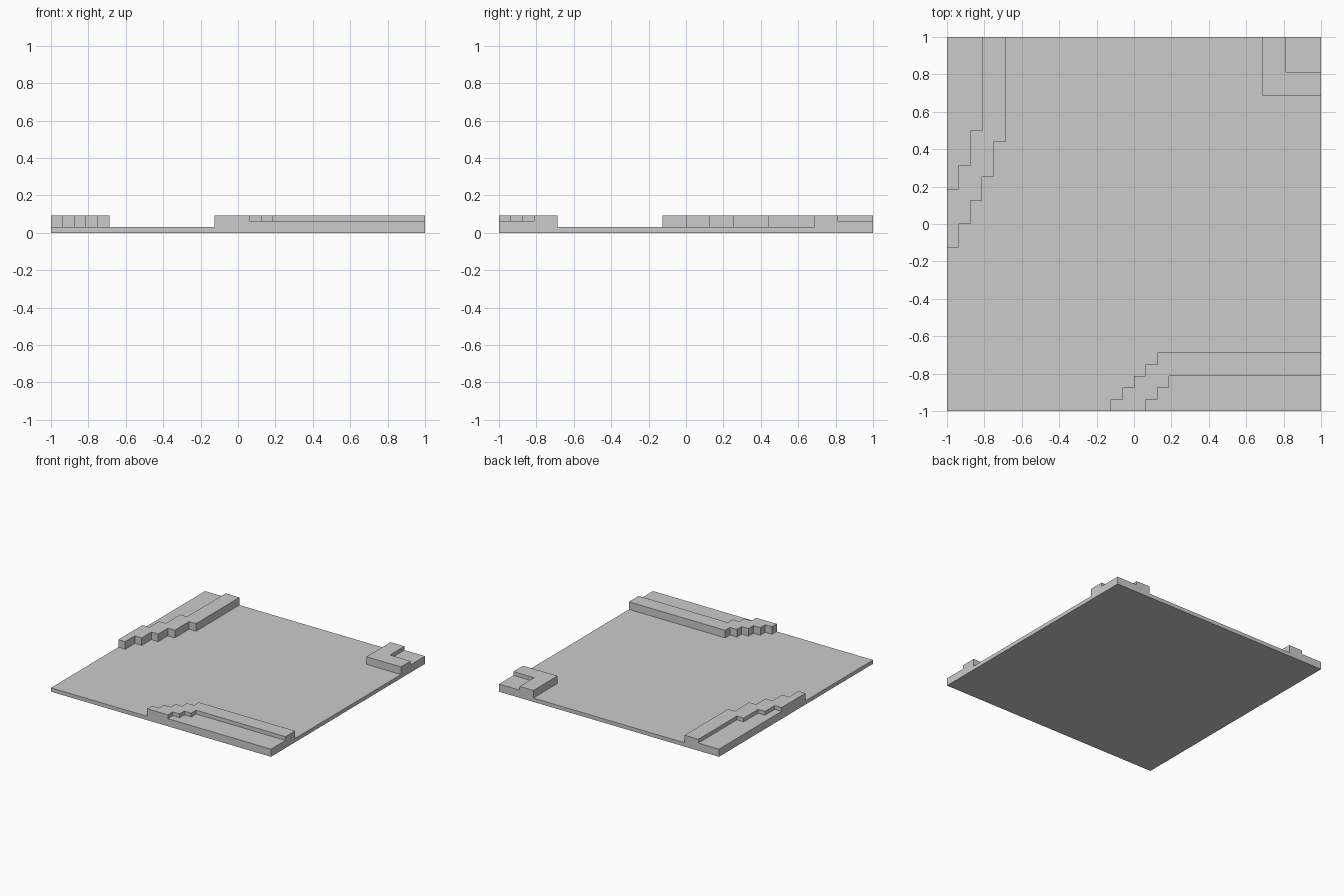
import bpy
import bmesh

if "Cube" in bpy.data.objects:
    bpy.data.objects.remove(bpy.data.objects["Cube"])

CELL = 1 / 16    # plan grid step
LEVEL = 1 / 32   # height step


def stairs(start, corners):
    """Stepped outline: from each point move in y, then in x."""
    pts = [start]
    for x, y in corners:
        for p in ((pts[-1][0], y), (x, y)):
            if p != pts[-1]:
                pts.append(p)
    return pts


def prism(name, outline, levels):
    bm = bmesh.new()
    face = bm.faces.new([bm.verts.new((x * CELL, y * CELL, 0)) for x, y in outline])
    result = bmesh.ops.extrude_face_region(bm, geom=[face], use_keep_orig=True)
    top = [v for v in result["geom"] if isinstance(v, bmesh.types.BMVert)]
    bmesh.ops.translate(bm, verts=top, vec=(0, 0, levels * LEVEL))
    bmesh.ops.recalc_face_normals(bm, faces=bm.faces)
    mesh = bpy.data.meshes.new(name)
    bm.to_mesh(mesh)
    bm.free()
    obj = bpy.data.objects.new(name, mesh)
    bpy.context.collection.objects.link(obj)
    return obj


# Kerb lines: outer edge, inner edge, tile corner they enclose
corners = {
    "front": (stairs((-2, -16), [(-1, -15), (0, -14), (1, -13), (2, -12), (16, -11)]),
              stairs((1, -16), [(2, -15), (3, -14), (16, -13)]),
              (16, -16)),
    "back": (stairs((16, 11), [(11, 11), (11, 16)]),
             stairs((16, 13), [(13, 13), (13, 16)]),
             (16, 16)),
    "left": (stairs((-16, -2), [(-15, -2), (-14, 0), (-13, 2), (-12, 4), (-11, 7), (-11, 16)]),
             stairs((-16, 3), [(-15, 3), (-14, 5), (-13, 8), (-13, 16)]),
             (-16, 16)),
}

# Raised kerbs with lower pavement behind them
for side, (outer, inner, corner) in corners.items():
    prism(side + "_kerb", outer + inner[::-1], 3)
    prism(side + "_pavement", inner + [corner], 2)

# Thin road slab filling the rest of the square
prism("road_slab", [(-16, -16)] + corners["front"][0] + corners["back"][0]
      + corners["left"][0][::-1], 1)
